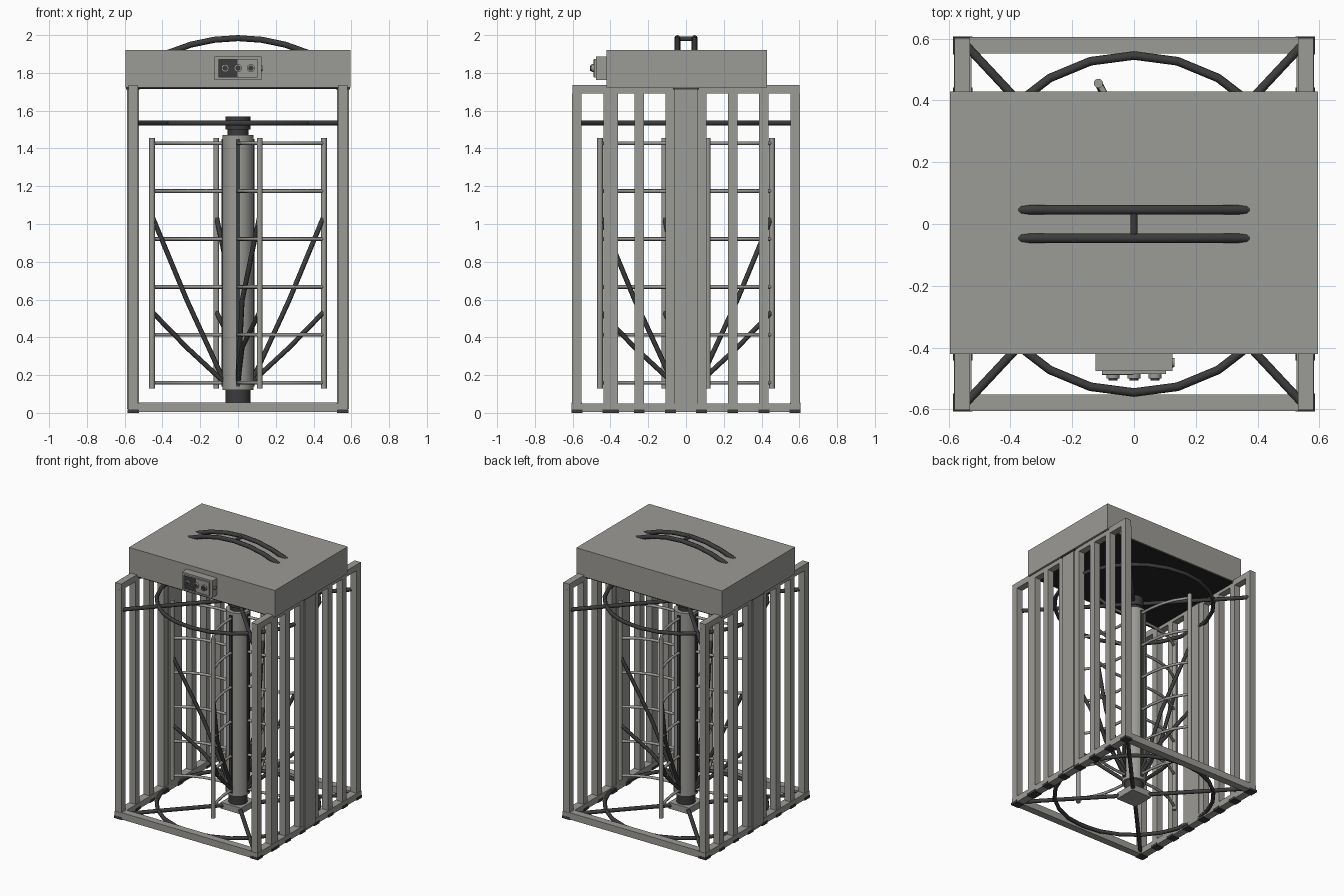
import bpy, math
from mathutils import Vector, Matrix

if "Cube" in bpy.data.objects:
    bpy.data.objects.remove(bpy.data.objects["Cube"])


def material(name, rgb):
    m = bpy.data.materials.new(name)
    m.diffuse_color = (*rgb, 1)
    m.use_nodes = True
    m.node_tree.nodes["Principled BSDF"].inputs["Base Color"].default_value = m.diffuse_color
    return m


GREY = material("steel_grey", (0.33, 0.325, 0.305))
DARK = material("dark_grey", (0.045, 0.045, 0.045))
BLACK = material("near_black", (0.018, 0.018, 0.018))


def box(name, x0, x1, y0, y1, z0, z1, mat):
    bpy.ops.mesh.primitive_cube_add(size=1)
    o = bpy.context.object
    o.data.transform(Matrix.Translation(((x0 + x1) / 2, (y0 + y1) / 2, (z0 + z1) / 2))
                     @ Matrix.Diagonal((x1 - x0, y1 - y0, z1 - z0, 1)))
    o.name = name
    o.data.materials.append(mat)
    return o


def rod(name, a, b, r, mat, sides=12):
    a, b = Vector(a), Vector(b)
    d = b - a
    bpy.ops.mesh.primitive_cylinder_add(vertices=sides, radius=r, depth=d.length)
    o = bpy.context.object
    o.data.transform(Matrix.Translation((a + b) / 2) @ d.to_track_quat('Z', 'Y').to_matrix().to_4x4())
    o.name = name
    o.data.materials.append(mat)
    bpy.ops.object.shade_smooth_by_angle(angle=math.radians(40))
    return o


def tube(name, pts, r, mat, cyclic=False):
    cu = bpy.data.curves.new(name, 'CURVE')
    cu.dimensions = '3D'
    cu.bevel_depth = r
    cu.bevel_resolution = 2
    cu.use_fill_caps = True
    s = cu.splines.new('POLY')
    s.points.add(len(pts) - 1)
    for p, q in zip(s.points, pts):
        p.co = (*q, 1)
    s.use_cyclic_u = cyclic
    cu.materials.append(mat)
    o = bpy.data.objects.new(name, cu)
    bpy.context.collection.objects.link(o)
    return o


# Side fences: rails, bars, feet and the wide middle post
for s, side in ((-1, "left"), (1, "right")):
    def panel(name, a, b, y0, y1, z0, z1, mat):
        box(f"{side}_{name}", min(s * a, s * b), max(s * a, s * b), y0, y1, z0, z1, mat)
    panel("bottom_rail", 0.525, 0.582, -0.605, 0.605, 0.004, 0.05, GREY)
    panel("top_rail", 0.53, 0.58, -0.602, 0.602, 1.69, 1.735, GREY)
    for i in range(8):
        y = -0.5775 + 0.165 * i
        lo, hi = y - 0.025, y + 0.025
        if i == 1 and s > 0:
            hi = -0.36
        panel(f"bar_{i}", 0.53, 0.58, lo, hi, 0.05, 1.69, GREY)
        panel(f"foot_{i}", 0.523, 0.586, lo - 0.004, hi + 0.004, 0, 0.018, DARK)
    panel("middle_post", 0.525, 0.588, -0.06, 0.06, 0.02, 1.715, GREY)
    panel("middle_post_cap", 0.52, 0.592, -0.07, 0.07, 1.712, 1.735, DARK)

# Front and back floor rails
for s, side in ((-1, "front"), (1, "back")):
    box(side + "_floor_rail", -0.525, 0.525, s * 0.578 - 0.027, s * 0.578 + 0.027, 0.004, 0.054, GREY)

# Canopy housing and dark underside
box("canopy", -0.595, 0.595, -0.42, 0.428, 1.722, 1.92, GREY)
box("canopy_underside", -0.58, 0.58, -0.41, 0.418, 1.714, 1.723, BLACK)

# Ring hoops with corner spokes, at the floor and overhead
for z, level in ((0.028, "floor"), (1.535, "overhead")):
    ring = [(0.545 * math.cos(math.radians(15 * k)), 0.545 * math.sin(math.radians(15 * k)), z)
            for k in range(24)]
    tube(level + "_ring", ring, 0.014, DARK, True)
    for sx in (-1, 1):
        for sy in (-1, 1):
            rod(level + "_spoke", (0.04 * sx, 0.04 * sy, z), (0.55 * sx, 0.585 * sy, z), 0.014, DARK)

# Rotor column, bearings and floor plate
box("floor_plate", -0.083, 0.083, -0.083, 0.083, 0.004, 0.05, GREY)
rod("bottom_bearing", (0, 0, 0.05), (0, 0, 0.13), 0.065, DARK, 32)
rod("column", (0, 0, 0.12), (0, 0, 1.47), 0.082, GREY, 32)
rod("top_bearing_neck", (0, 0, 1.46), (0, 0, 1.52), 0.055, DARK, 32)
rod("top_bearing_cap", (0, 0, 1.50), (0, 0, 1.57), 0.066, DARK, 32)

# Four rotor wings with bent arms, end tube, column strip and braces
for w in range(4):
    rot = Matrix.Rotation(math.radians(90 * w), 4, 'Z')
    P = lambda x, y, z: rot @ Vector((x, y, z))
    rod(f"wing_{w}_end_tube", P(0.455, 0.115, 0.13), P(0.455, 0.115, 1.455), 0.015, GREY)
    for k in range(6):
        z = 0.16 + 0.2535 * k
        tube(f"wing_{w}_arm_{k}", [P(0.07, 0, z), P(0.17, 0.005, z), P(0.27, 0.022, z),
                                   P(0.36, 0.055, z), P(0.455, 0.115, z)], 0.01, GREY)
    strip = box(f"wing_{w}_strip", 0.07, 0.088, -0.01, 0.01, 0.14, 1.45, DARK)
    strip.data.transform(rot)
    for z in (0.53, 1.03):
        m = 0.16 + (z - 0.16) * 0.5
        tube(f"wing_{w}_brace", [P(0.07, 0, 0.16), P(0.27, 0.022, m), P(0.45, 0.112, z)], 0.013, DARK)

# Twin arched grab bars on the roof
R = 0.92
half = math.asin(0.37 / R)
for y in (-0.046, 0.046):
    arc = []
    for k in range(7):
        a = -half + 2 * half * k / 6
        arc.append((R * math.sin(a), y, 1.984 - R + R * math.cos(a)))
    tube("roof_arch", arc, 0.016, DARK)
rod("roof_arch_link", (0, -0.046, 1.98), (0, 0.046, 1.98), 0.012, DARK)

# Control box with face plate, display and knobs
box("control_box", -0.124, 0.124, -0.476, -0.42, 1.762, 1.886, GREY)
box("control_plate", -0.104, 0.104, -0.486, -0.476, 1.775, 1.873, GREY)
box("control_display", -0.104, -0.002, -0.489, -0.486, 1.777, 1.871, DARK)
for x in (-0.068, 0, 0.068):
    rod("knob_base", (x, -0.486, 1.825), (x, -0.5, 1.825), 0.021, GREY, 20)
    rod("knob_cap", (x, -0.5, 1.825), (x, -0.507, 1.825), 0.014, DARK, 20)
rod("control_lock", (0.124, -0.448, 1.825), (0.131, -0.448, 1.825), 0.014, GREY, 16)
